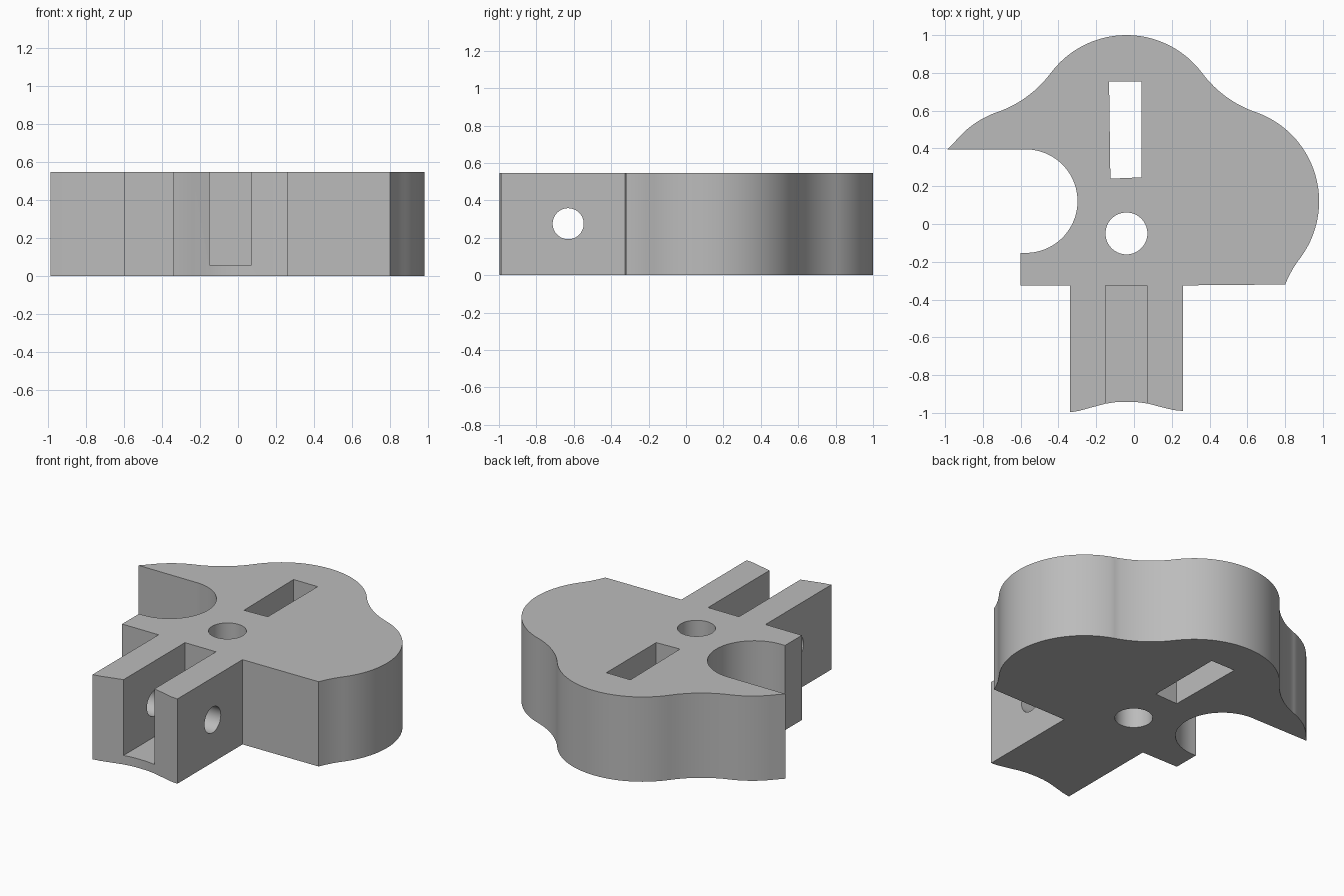
import bpy, bmesh
from math import sin, cos, radians
from mathutils import Matrix

cube = bpy.data.objects.get("Cube")
if cube:
    bpy.data.objects.remove(cube, do_unlink=True)

H = 0.547          # plate thickness
AX = -0.04         # lobe and stem axis
R, RF = 0.5, 0.6   # lobe and blend radii

grey = bpy.data.materials.new("plain grey")
grey.use_nodes = True
grey.diffuse_color = (0.5, 0.5, 0.5, 1)
grey.node_tree.nodes["Principled BSDF"].inputs["Base Color"].default_value = (0.5, 0.5, 0.5, 1)


def arc(cx, cy, r, a0, a1, step=3):
    n = max(2, round(abs(a1 - a0) / step))
    angles = [radians(a0 + (a1 - a0) * i / n) for i in range(n + 1)]
    return [(cx + r * cos(a), cy + r * sin(a)) for a in angles]


def prism(name, points, z0, z1):
    bm = bmesh.new()
    clean = []
    for p in points:
        if not clean or abs(p[0] - clean[-1][0]) + abs(p[1] - clean[-1][1]) > 1e-3:
            clean.append(p)
    face = bm.faces.new([bm.verts.new((x, y, z0)) for x, y in clean])
    ext = bmesh.ops.extrude_face_region(bm, geom=[face])
    for v in ext["geom"]:
        if isinstance(v, bmesh.types.BMVert):
            v.co.z = z1
    bmesh.ops.recalc_face_normals(bm, faces=bm.faces)
    mesh = bpy.data.meshes.new(name)
    bm.to_mesh(mesh)
    bm.free()
    obj = bpy.data.objects.new(name, mesh)
    bpy.context.collection.objects.link(obj)
    mesh.materials.append(grey)
    return obj


def rect(x0, x1, y0, y1):
    return [(x0, y0), (x1, y0), (x1, y1), (x0, y1)]


# Rounded lobes, blended by tangent arcs
TOP, SIDE = 36.8, 70.8
bx = (R + RF) * cos(radians(TOP))
by = 0.5 + (R + RF) * sin(radians(TOP))
outline = [(-0.987, 0.395)]
outline += arc(AX - 0.52, 0.12, R, 140, 180 - SIDE)
outline += arc(AX - bx, by, RF, -SIDE, -TOP)
outline += arc(AX, 0.5, R, 180 - TOP, TOP)
outline += arc(AX + bx, by, RF, 180 + TOP, 180 + SIDE)
outline += arc(AX + 0.52, 0.12, R, SIDE, -37)
outline += arc(1.358, -0.542, RF, 143, 158.3)

# Stem with wavy end, then the round side notch
outline += [(0.26, -0.325), (0.26, -0.99), (0.21, -0.985), (0.16, -0.973),
            (0.07, -0.95), (0.015, -0.943), (AX, -0.941), (-0.095, -0.943),
            (-0.15, -0.951), (-0.24, -0.975), (-0.29, -0.989), (-0.34, -0.997),
            (-0.34, -0.325), (-0.6, -0.325), (-0.6, -0.153)]
outline += arc(-0.573, 0.121, 0.274, -90, 90)
body = prism("body_plate", outline, 0, H)

# Cutters: slot, centre hole, stem channel, cross pin hole
slot = prism("slot_cutter", [(-0.125, 0.24), (0.04, 0.247), (0.04, 0.755), (-0.132, 0.755)], -1, 1)
hole = prism("centre_hole_cutter", arc(AX, -0.05, 0.111, 0, 354, 6), -1, 1)
channel = prism("channel_cutter", rect(-0.151, 0.07, -1.2, -0.325), 0.058, 1)
pin = prism("pin_hole_cutter", arc(0, 0, 0.083, 0, 354, 6), -1, 1)
pin.data.transform(Matrix.Translation((0, -0.63, 0.275)) @ Matrix.Rotation(radians(90), 4, "Y"))

bpy.context.view_layer.objects.active = body
for cutter in (slot, hole, channel, pin):
    mod = body.modifiers.new(cutter.name, "BOOLEAN")
    mod.operation = "DIFFERENCE"
    mod.solver = "EXACT"
    mod.object = cutter
    bpy.ops.object.modifier_apply(modifier=mod.name)
    bpy.data.objects.remove(cutter, do_unlink=True)

bpy.ops.object.select_all(action="DESELECT")
body.select_set(True)
bpy.ops.object.shade_smooth_by_angle(angle=radians(25))
